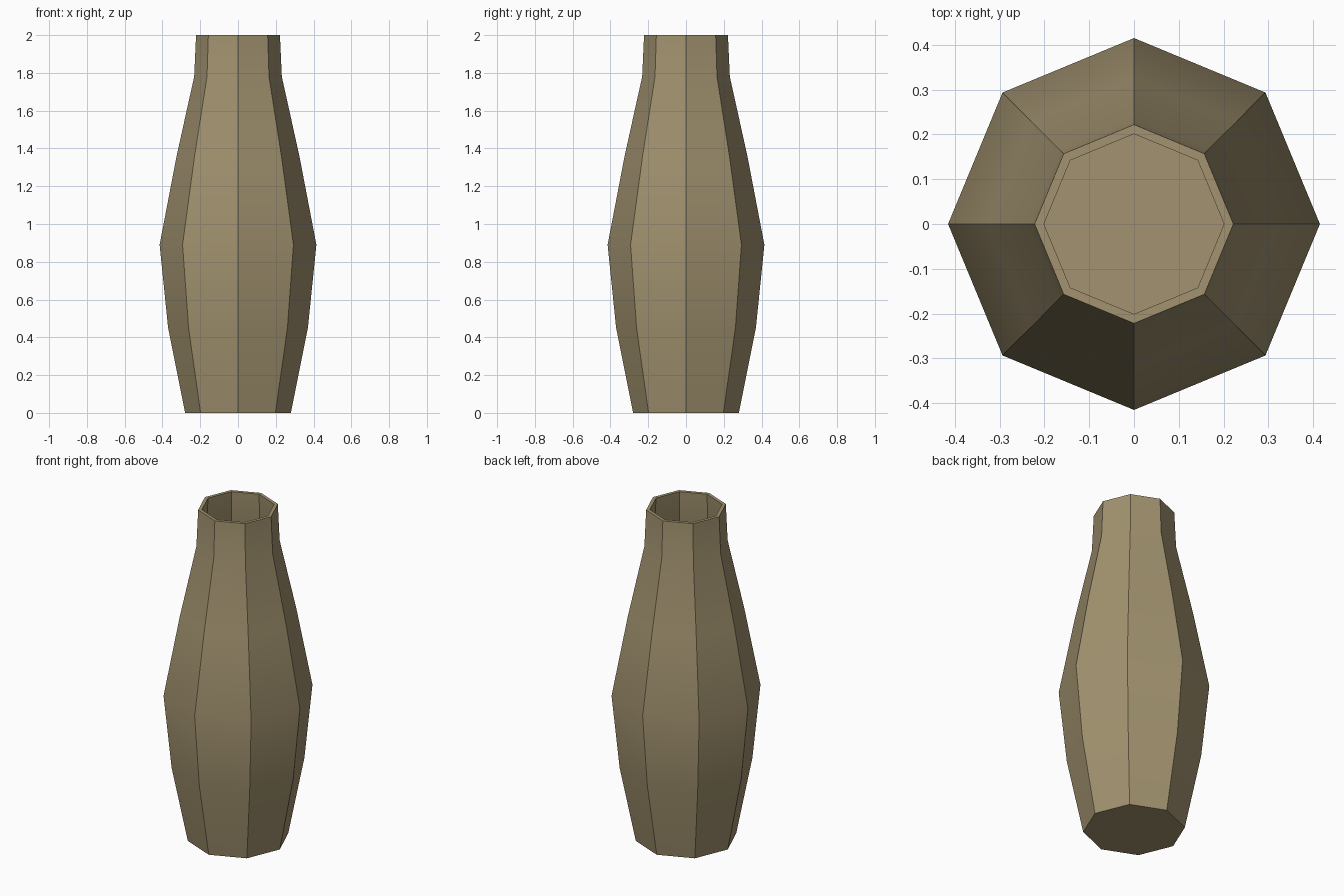
import bpy, bmesh, math

if "Cube" in bpy.data.objects:
    bpy.data.objects.remove(bpy.data.objects["Cube"])

SIDES = 8
WALL = 0.021
# outer profile: (radius, height)
OUTER = [(0.28, 0.0), (0.37, 0.45), (0.415, 0.89), (0.325, 1.36), (0.232, 1.78), (0.222, 2.0)]
# inner wall runs back down from the rim to the floor
INNER = [(r - WALL, max(z, WALL)) for r, z in reversed(OUTER)]

bm = bmesh.new()


def ring(r, z):
    return [bm.verts.new((r * math.cos(math.tau * i / SIDES),
                          r * math.sin(math.tau * i / SIDES), z)) for i in range(SIDES)]


# vase shell: outside, rim and inside lofted as one skin
rings = [ring(r, z) for r, z in OUTER + INNER]
for a, b in zip(rings, rings[1:]):
    for i in range(SIDES):
        j = (i + 1) % SIDES
        bm.faces.new((a[i], a[j], b[j], b[i]))

# underside and inner floor
bm.faces.new(rings[0][::-1])
bm.faces.new(rings[-1])
bmesh.ops.recalc_face_normals(bm, faces=bm.faces)

mesh = bpy.data.meshes.new("vase")
bm.to_mesh(mesh)
bm.free()
vase = bpy.data.objects.new("vase", mesh)
bpy.context.collection.objects.link(vase)

# clay colour
clay = bpy.data.materials.new("clay")
clay.diffuse_color = (0.36, 0.29, 0.16, 1)
clay.use_nodes = True
clay.node_tree.nodes["Principled BSDF"].inputs["Base Color"].default_value = clay.diffuse_color
mesh.materials.append(clay)

# smooth up each panel, sharp between panels
bpy.context.view_layer.objects.active = vase
vase.select_set(True)
bpy.ops.object.shade_smooth_by_angle(angle=math.radians(30))
